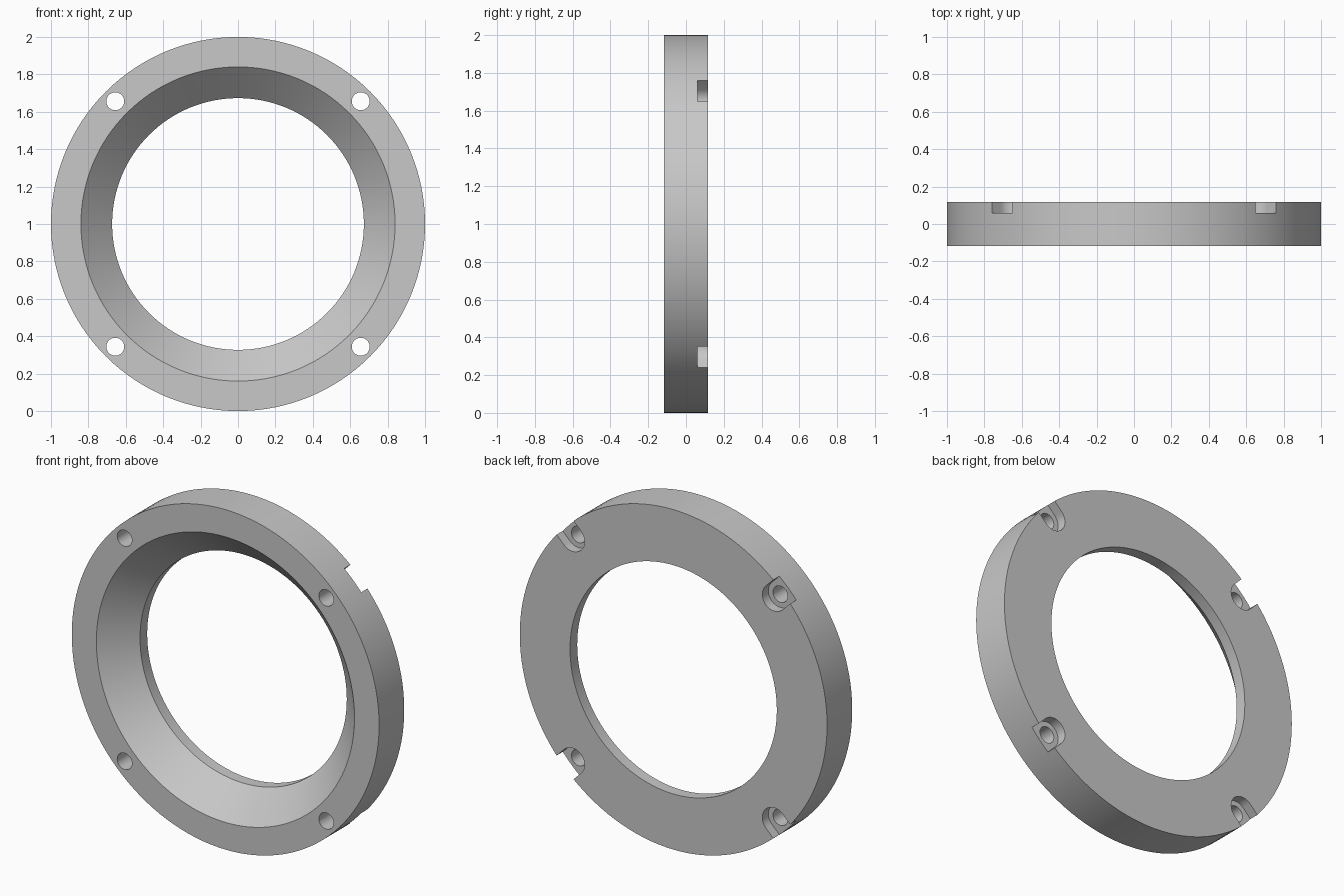
import bpy, bmesh, math
from mathutils import Vector

cube = bpy.data.objects.get("Cube")
if cube:
    bpy.data.objects.remove(cube, do_unlink=True)

FRONT, BACK, POCKET = -0.117, 0.117, 0.06
BOLT_R = 0.928                     # radius of the bolt circle

grey = bpy.data.materials.new("plain_grey")
grey.use_nodes = True
grey.diffuse_color = (0.58, 0.58, 0.58, 1)
grey.node_tree.nodes["Principled BSDF"].inputs["Base Color"].default_value = grey.diffuse_color


def add_object(name, bm):
    bmesh.ops.recalc_face_normals(bm, faces=bm.faces)
    mesh = bpy.data.meshes.new(name)
    bm.to_mesh(mesh)
    bm.free()
    mesh.materials.append(grey)
    obj = bpy.data.objects.new(name, mesh)
    bpy.context.collection.objects.link(obj)
    obj.location.z = 1
    return obj


def lathe(name, profile, sides):
    """Revolve a closed (radius, y) profile around the y axis."""
    bm = bmesh.new()
    rings = []
    for i in range(sides):
        a = math.tau * i / sides
        rings.append([bm.verts.new((r * math.cos(a), y, r * math.sin(a))) for r, y in profile])
    n = len(profile)
    for i, ring in enumerate(rings):
        nxt = rings[(i + 1) % sides]
        for j in range(n):
            k = (j + 1) % n
            bm.faces.new((ring[j], ring[k], nxt[k], nxt[j]))
    return add_object(name, bm)


def prisms(name, outline, y0, y1):
    """Extrude a (radial, tangent) outline along y at the four diagonals."""
    bm = bmesh.new()
    for q in range(4):
        a = math.pi / 4 + q * math.pi / 2
        out = Vector((math.cos(a), 0, math.sin(a)))
        side = Vector((-math.sin(a), 0, math.cos(a)))
        verts = [bm.verts.new(out * r + side * t + Vector((0, y0, 0))) for r, t in outline]
        face = bm.faces.new(verts)
        new = bmesh.ops.extrude_face_region(bm, geom=[face])["geom"]
        bmesh.ops.translate(bm, vec=(0, y1 - y0, 0),
                            verts=[v for v in new if isinstance(v, bmesh.types.BMVert)])
    return add_object(name, bm)


def arc(radius, start, end, steps):
    angles = [start + (end - start) * i / steps for i in range(steps + 1)]
    return [(BOLT_R + radius * math.cos(a), radius * math.sin(a)) for a in angles]


# Ring with a tapered bore and a short straight lip at the back
ring = lathe("flange_ring",
             [(1, FRONT), (1, BACK), (0.673, BACK), (0.673, 0.05), (0.84, FRONT)], 128)

# Round-ended pockets open to the rim, and through holes for bolts
pocket_outline = arc(0.078, math.pi / 2, math.pi * 1.5, 16) + [(1.2, -0.078), (1.2, 0.078)]
pockets = prisms("pocket_cutter", pocket_outline, POCKET, BACK + 0.1)
holes = prisms("bolt_hole_cutter", arc(0.048, 0, math.tau, 32)[:-1], FRONT - 0.1, BACK + 0.1)

bpy.ops.object.select_all(action='DESELECT')
ring.select_set(True)
bpy.context.view_layer.objects.active = ring
for cutter in (pockets, holes):
    mod = ring.modifiers.new(cutter.name, 'BOOLEAN')
    mod.operation = 'DIFFERENCE'
    mod.solver = 'EXACT'
    mod.object = cutter
    bpy.ops.object.modifier_apply(modifier=mod.name)
    bpy.data.objects.remove(cutter, do_unlink=True)

bpy.ops.object.shade_smooth_by_angle(angle=math.radians(30))
